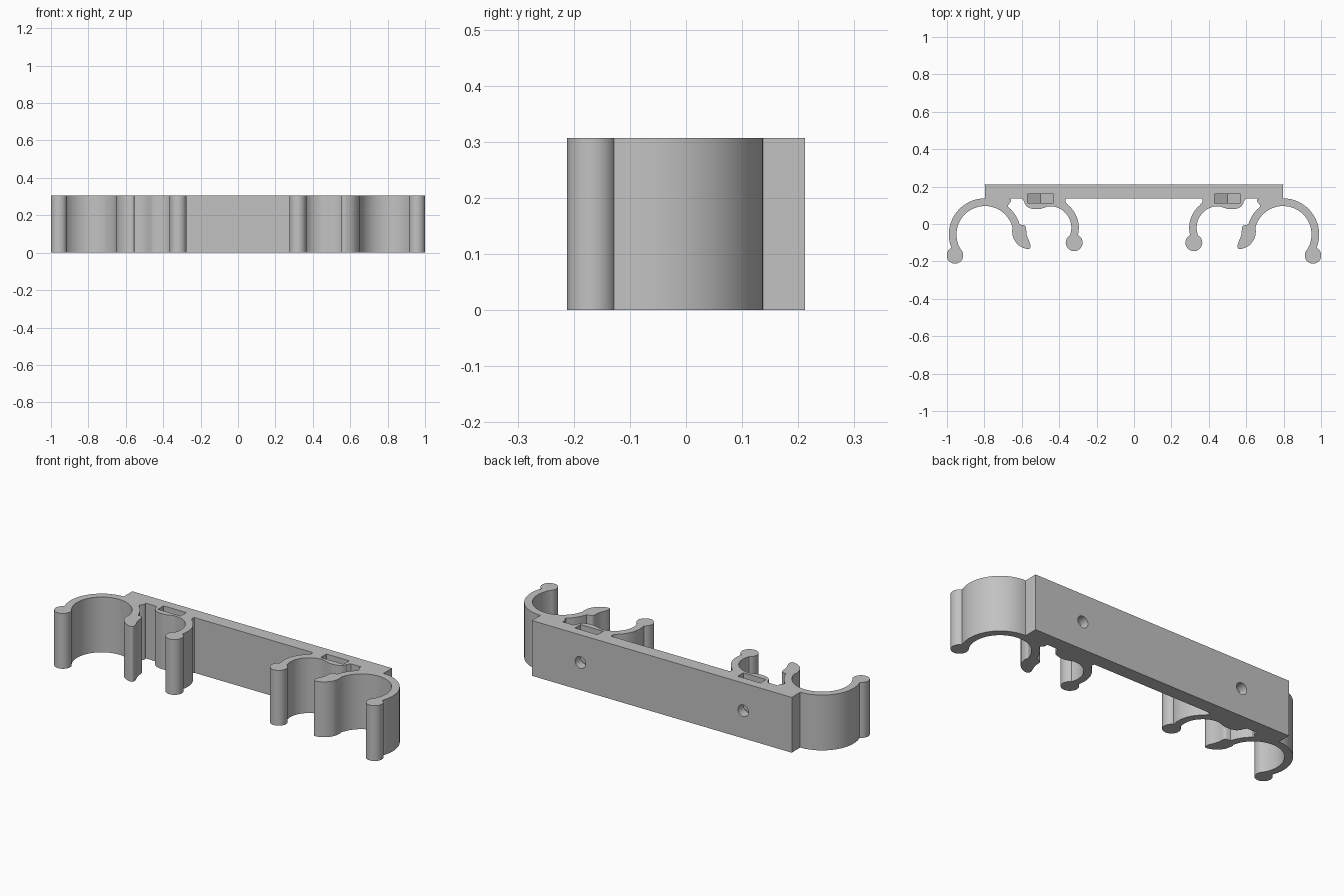
import bpy, bmesh
from math import cos, sin, radians, pi
from mathutils import Matrix, Vector

cube = bpy.data.objects.get("Cube")
if cube:
    bpy.data.objects.remove(cube)

HEIGHT = 0.307
BACK, FRONT = 0.212, 0.136      # y of the two long faces of the bar
BIG = (0.797, -0.056)           # centre of the large clip
SMALL = (0.45, -0.02)           # centre of the small clip
NUT_X = 0.5

grey = bpy.data.materials.new("light grey plastic")
grey.use_nodes = True
colour = (0.54, 0.54, 0.54, 1)
grey.diffuse_color = colour
grey.node_tree.nodes["Principled BSDF"].inputs["Base Color"].default_value = colour


def arc(centre, radius, start, end):
    """Points along an arc, angles in degrees."""
    n = max(4, int(abs(end - start) / 5))
    angles = [radians(start + (end - start) * i / n) for i in range(n + 1)]
    return [(centre[0] + radius * cos(a), centre[1] + radius * sin(a)) for a in angles]


def smooth_path(points, steps=5):
    """Catmull-Rom curve through the points."""
    p = [Vector(q) for q in [points[0], *points, points[-1]]]
    out = []
    for a, b, c, d in zip(p, p[1:], p[2:], p[3:]):
        for i in range(steps):
            t = i / steps
            out.append(tuple(b + (c - a) * t / 2 + (a * 2 - b * 5 + c * 4 - d) * t * t / 2
                             + (b * 3 - a - c * 3 + d) * t ** 3 / 2))
    return out + [points[-1]]


def prism(name, outline, depth, matrix=Matrix()):
    """Extrude a flat outline along local z."""
    bm = bmesh.new()
    face = bm.faces.new([bm.verts.new((x, y, 0)) for x, y in outline])
    top = bmesh.ops.extrude_face_region(bm, geom=[face])["geom"]
    bmesh.ops.translate(bm, vec=(0, 0, depth),
                        verts=[g for g in top if isinstance(g, bmesh.types.BMVert)])
    bmesh.ops.recalc_face_normals(bm, faces=bm.faces)
    bmesh.ops.transform(bm, matrix=matrix, verts=bm.verts)
    mesh = bpy.data.meshes.new(name)
    bm.to_mesh(mesh)
    bm.free()
    mesh.materials.append(grey)
    obj = bpy.data.objects.new(name, mesh)
    bpy.context.collection.objects.link(obj)
    return obj


# Half outline of the bar with both clips
lobe = [(0.652, -0.037), (0.643, -0.08), (0.611, -0.118), (0.565, -0.134),
        (0.554, -0.112), (0.573, -0.06), (0.579, -0.015), (0.596, -0.005)]
boss = [(0.598, FRONT), (0.587, 0.12), (0.582, 0.105), (0.565, 0.088),
        (0.535, 0.08), (0.5, 0.081), (0.46, 0.094)]
outline = [(0, BACK), (0.798, BACK)]
outline += arc(BIG, 0.193, 90, -22)
outline += arc((0.957, -0.168), 0.044, 60, -220)
outline += arc(BIG, 0.152, -31, 168)
outline += smooth_path(lobe)
outline += arc(BIG, 0.193, 164, 130)
outline += smooth_path([(0.674, 0.1), (0.66, 0.118), (0.659, 0.13), (0.668, FRONT)])
outline += smooth_path(boss)
outline += arc(SMALL, 0.115, 92, 201)
outline += arc((0.32, -0.1), 0.045, 57, -241)
outline += arc(SMALL, 0.155, 195, 130)
outline += smooth_path([(0.364, 0.115), (0.366, 0.125), (0.363, FRONT)])
outline += [(0, FRONT)]

# Bar split into two mirrored halves that meet in the middle
body = prism("clip_bar", outline, HEIGHT)

# Nut pocket with pointed floor, and screw hole entering from the back
mid = HEIGHT / 2
upright = Matrix.Rotation(pi / 2, 4, "X")     # local y to z, local z to -y
pocket = [(-0.07, HEIGHT), (-0.07, mid - 0.04), (0, mid - 0.081),
          (0.07, mid - 0.04), (0.07, HEIGHT)]
pocket[0], pocket[-1] = (-0.07, HEIGHT + 0.1), (0.07, HEIGHT + 0.1)
nut = prism("nut_pocket_cutter", pocket, 0.05,
            Matrix.Translation((NUT_X, 0.161, 0)) @ upright)
hole = prism("screw_hole_cutter", arc((0, mid), 0.032, 0, 355), 0.12,
             Matrix.Translation((NUT_X, 0.25, 0)) @ upright)

bpy.context.view_layer.objects.active = body
for cutter in (nut, hole):
    cutter.hide_render = True
    mod = body.modifiers.new(cutter.name, "BOOLEAN")
    mod.operation, mod.solver, mod.object = "DIFFERENCE", "EXACT", cutter
    bpy.ops.object.modifier_apply(modifier=mod.name)
    bpy.data.objects.remove(cutter)

# Remove the middle wall, then mirror to the other side
bm = bmesh.new()
bm.from_mesh(body.data)
wall = [f for f in bm.faces if all(abs(v.co.x) < 1e-4 for v in f.verts)]
bmesh.ops.delete(bm, geom=wall, context="FACES")
bm.to_mesh(body.data)
bm.free()
mirror = body.modifiers.new("mirror", "MIRROR")
mirror.use_clip = True
bpy.ops.object.modifier_apply(modifier=mirror.name)

bpy.ops.object.select_all(action="DESELECT")
body.select_set(True)
bpy.ops.object.shade_smooth_by_angle(angle=radians(30))
